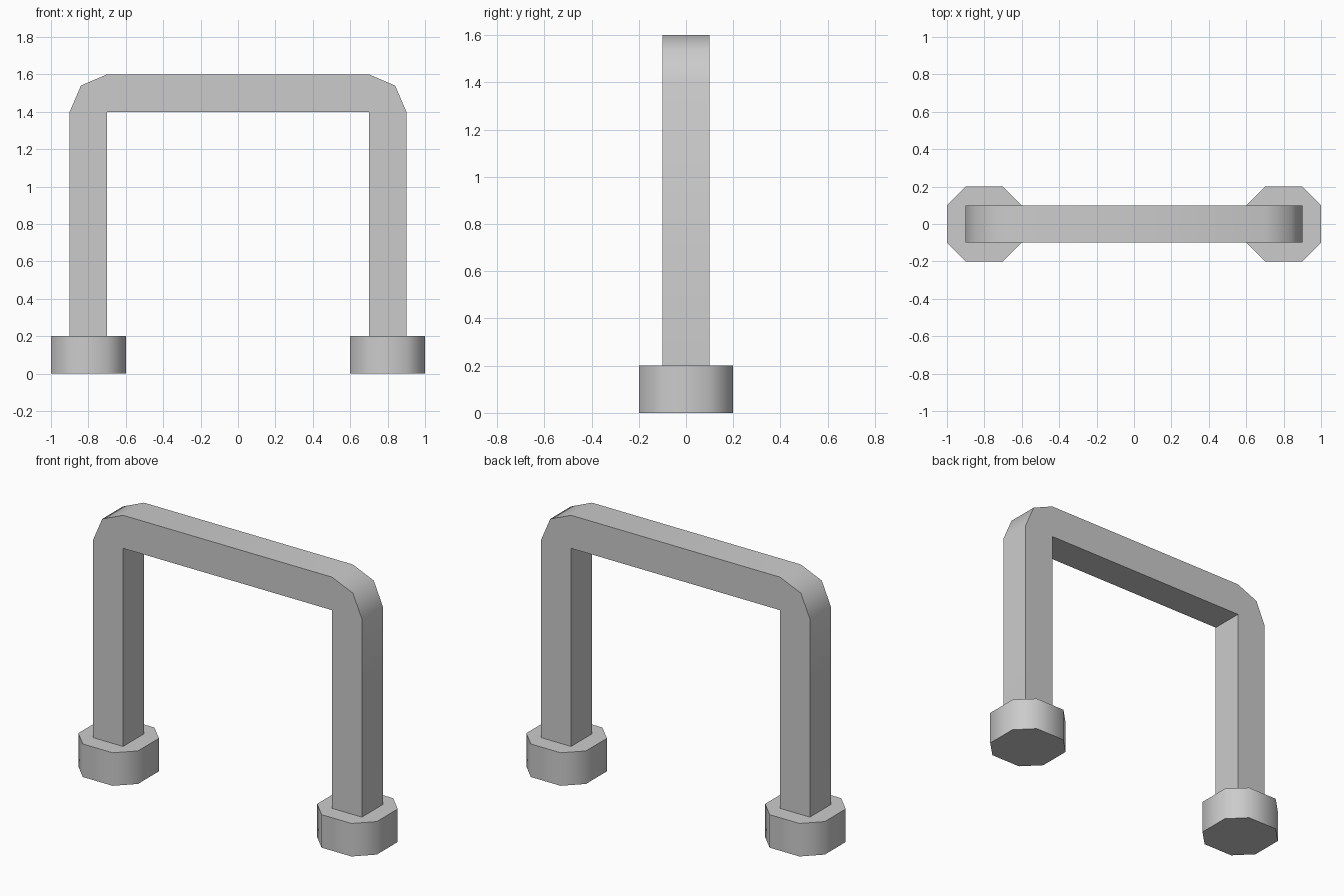
import bpy, bmesh, math
from mathutils import Vector

if "Cube" in bpy.data.objects:
    bpy.data.objects.remove(bpy.data.objects["Cube"])


def prism(name, points, direction):
    """Extrude a closed outline along a direction, smooth across shallow edges."""
    bm = bmesh.new()
    face = bm.faces.new([bm.verts.new(p) for p in points])
    ext = bmesh.ops.extrude_face_region(bm, geom=[face], use_keep_orig=True)
    verts = [g for g in ext["geom"] if isinstance(g, bmesh.types.BMVert)]
    bmesh.ops.translate(bm, verts=verts, vec=Vector(direction))
    bmesh.ops.recalc_face_normals(bm, faces=bm.faces)
    mesh = bpy.data.meshes.new(name)
    bm.to_mesh(mesh)
    bm.free()
    obj = bpy.data.objects.new(name, mesh)
    bpy.context.collection.objects.link(obj)
    bpy.ops.object.select_all(action='DESELECT')
    obj.select_set(True)
    bpy.context.view_layer.objects.active = obj
    bpy.ops.object.shade_smooth_by_angle(angle=math.radians(50))
    return obj


# Bent square bar: half outline in x/z, mirrored to the other side
half = [(0.7, 0.2), (0.9, 0.2), (0.9, 1.4), (0.84, 1.54), (0.7, 1.6)]
inner = (0.7, 1.4)
right = [inner] + half
left = [(-x, z) for x, z in reversed(right)]
prism("handle_bar", [(x, -0.1, z) for x, z in right + left], (0, 0.2, 0))

# Octagonal feet
octagon = [(0.2, -0.1), (0.2, 0.1), (0.1, 0.2), (-0.1, 0.2),
           (-0.2, 0.1), (-0.2, -0.1), (-0.1, -0.2), (0.1, -0.2)]
for side, cx in (("left", -0.8), ("right", 0.8)):
    prism(f"foot_{side}", [(cx + x, y, 0) for x, y in octagon], (0, 0, 0.2))
